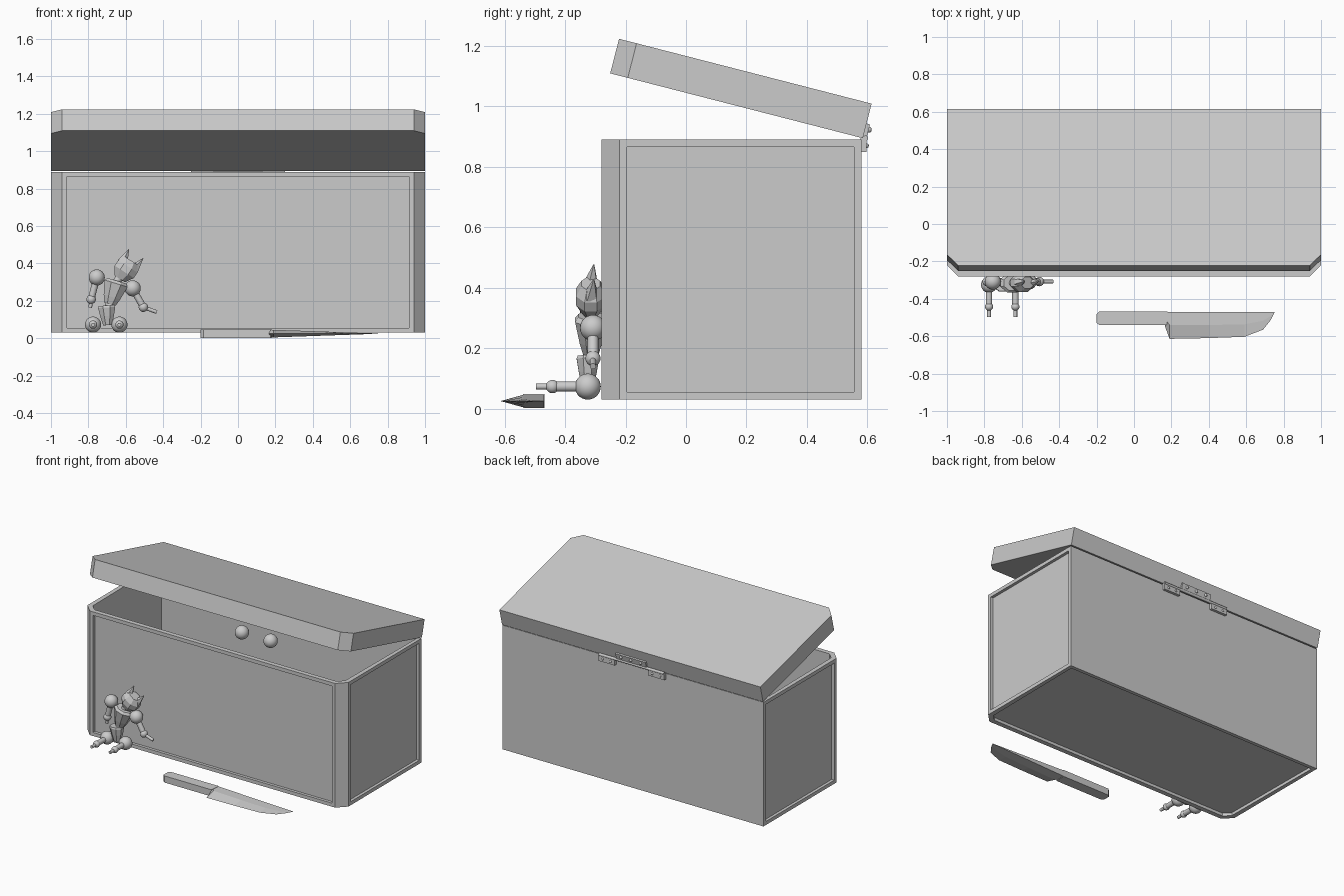
import bpy, bmesh, math
from mathutils import Vector, Matrix

if "Cube" in bpy.data.objects:
    bpy.data.objects.remove(bpy.data.objects["Cube"])


def finish(name, bm, smooth=False):
    bmesh.ops.recalc_face_normals(bm, faces=bm.faces[:])
    me = bpy.data.meshes.new(name)
    bm.to_mesh(me)
    bm.free()
    ob = bpy.data.objects.new(name, me)
    bpy.context.collection.objects.link(ob)
    if smooth:
        bpy.context.view_layer.objects.active = ob
        ob.select_set(True)
        bpy.ops.object.shade_smooth_by_angle(angle=math.radians(35))
        ob.select_set(False)
    return ob


def prism(pts, z0, z1):
    bm = bmesh.new()
    f = bm.faces.new([bm.verts.new((x, y, z0)) for x, y in pts])
    top = bmesh.ops.extrude_face_region(bm, geom=[f])["geom"]
    bmesh.ops.translate(bm, vec=(0, 0, z1 - z0),
                        verts=[v for v in top if isinstance(v, bmesh.types.BMVert)])
    bmesh.ops.recalc_face_normals(bm, faces=bm.faces[:])
    return bm


def footprint(front, back, c=0.06):
    return [(-1, back), (-1, front + c), (-1 + c, front),
            (1 - c, front), (1, front + c), (1, back)]


def block(name, lo, hi):
    return finish(name, prism([(lo[0], lo[1]), (hi[0], lo[1]), (hi[0], hi[1]), (lo[0], hi[1])],
                              lo[2], hi[2]))


def ball(name, loc, r):
    bm = bmesh.new()
    bmesh.ops.create_uvsphere(bm, u_segments=24, v_segments=14, radius=r)
    bmesh.ops.translate(bm, vec=loc, verts=bm.verts[:])
    return finish(name, bm, True)


def rod(name, a, b, r1, r2=None, sides=16):
    a, b = Vector(a), Vector(b)
    bm = bmesh.new()
    bmesh.ops.create_cone(bm, cap_ends=True, segments=sides, radius1=r1,
                          radius2=r1 if r2 is None else r2, depth=(b - a).length)
    q = (b - a).to_track_quat('Z', 'Y').to_matrix().to_4x4()
    bm.transform(Matrix.Translation((a + b) / 2) @ q)
    return finish(name, bm, True)


def faceted(name, profile, loc, tilt=0, sides=8, squash=0.8):
    bm = bmesh.new()
    rings = [[bm.verts.new((r * math.cos((i + .5) * math.tau / sides),
                            r * squash * math.sin((i + .5) * math.tau / sides), z))
              for i in range(sides)] for r, z in profile]
    for p, q in zip(rings, rings[1:]):
        for i in range(sides):
            j = (i + 1) % sides
            bm.faces.new((p[i], p[j], q[j], q[i]))
    bm.faces.new(rings[0])
    bm.faces.new(rings[-1])
    bm.transform(Matrix.Translation(loc) @ Matrix.Rotation(math.radians(tilt), 4, 'Y'))
    return finish(name, bm)


# chest body: recessed front, sides and floor, hollow from the top, plain back
bm = prism(footprint(-0.28, 0.58), 0.03, 0.89)
bm.normal_update()
faces = [f for f in bm.faces]
top = [f for f in faces if f.normal.z > 0.9]
panels = [f for f in faces if f.normal.z < -0.9 or f.normal.y < -0.9 or abs(f.normal.x) > 0.9]
for group, depth in ((panels, -0.02), (top, -0.82)):
    bmesh.ops.inset_individual(bm, faces=group, thickness=0.035, depth=0)
    bmesh.ops.inset_individual(bm, faces=group, thickness=0.0001, depth=depth)
finish("chest_body", bm)

# lid, tilted open about the rear edge
HINGE = Matrix.Translation((0, 0.585, 0.895)) @ Matrix.Rotation(math.radians(-14.4), 4, 'X')
lid = finish("chest_lid", prism(footprint(-0.863, 0), 0, 0.118))
lid.matrix_world = HINGE

# hinge
rod("hinge_pin", (-0.25, 0.594, 0.895), (0.25, 0.594, 0.895), 0.009)
leaf = block("hinge_upper_leaf", (-0.115, 0, 0), (0.115, 0.012, 0.05))
leaf.matrix_world = HINGE
for x in (-0.075, 0, 0.075):
    ball("hinge_upper_screw", HINGE @ Vector((x, 0.012, 0.032)), 0.01)
for s in (-1, 1):
    block("hinge_lower_leaf", (s * 0.19 - 0.062, 0.578, 0.85), (s * 0.19 + 0.062, 0.598, 0.895))
    for d in (-0.03, 0.03):
        ball("hinge_lower_screw", (s * 0.19 + d, 0.597, 0.87), 0.008)

# pair of eyes peeking from inside
for s in (-1, 1):
    ball("eye", (s * 0.11, 0.20, 0.78), 0.045)

# knife handle
finish("knife_handle", prism([(-0.2, -0.528), (-0.2, -0.482), (-0.185, -0.468), (0.18, -0.468),
                              (0.175, -0.54), (-0.185, -0.54)], 0.002, 0.048))

# knife blade: thick spine tapering to the tip and to the cutting edge
bm = bmesh.new()
edge = [(0.165, -0.545), (0.19, -0.614), (0.40, -0.61), (0.59, -0.603),
        (0.69, -0.565), (0.73, -0.515), (0.752, -0.473)]
rings = []
for x, y in edge:
    t = 0.021 * (0.77 - x) / 0.6
    mid = max(-0.54, -0.47 + (y + 0.47) * 0.5)
    rings.append([bm.verts.new(p) for p in ((x, -0.47, 0.025 + t), (x, mid, 0.025 + t), (x, y, 0.025),
                                            (x, mid, 0.025 - t), (x, -0.47, 0.025 - t))])
for p, q in zip(rings, rings[1:]):
    for i in range(5):
        j = (i + 1) % 5
        bm.faces.new((p[i], p[j], q[j], q[i]))
bm.faces.new(rings[0])
bm.faces.new(rings[-1])
finish("knife_blade", bm)

# seated toy: legs stretched forward
Y = -0.315
for x in (-0.775, -0.634):
    ball("toy_hip", (x, -0.325, 0.073), 0.043)
    rod("toy_leg", (x, -0.34, 0.073), (x, -0.44, 0.073), 0.017)
    ball("toy_foot_joint", (x, -0.442, 0.073), 0.022)
    rod("toy_foot", (x, -0.442, 0.073), (x, -0.496, 0.073), 0.01)

# toy trunk
faceted("toy_pelvis", [(0.025, -0.05), (0.04, 0), (0.05, 0.045), (0.045, 0.055)],
        (-0.70, -0.325, 0.12), -3)
ball("toy_waist", (-0.685, Y, 0.175), 0.026)
faceted("toy_torso", [(0.035, -0.07), (0.05, -0.03), (0.07, 0.045), (0.055, 0.06)],
        (-0.665, Y, 0.25), 17)
rod("toy_neck", (-0.65, Y, 0.30), (-0.62, Y, 0.345), 0.022)

# toy arms
for sh, el, ha in (((-0.755, 0.325), (-0.785, 0.208), (-0.79, 0.163)),
                   ((-0.563, 0.267), (-0.506, 0.166), (-0.434, 0.14))):
    s, e, h = ((p[0], -0.308, p[1]) for p in (sh, el, ha))
    ball("toy_shoulder", s, 0.043)
    rod("toy_arm", s, e, 0.018)
    ball("toy_hand_joint", e, 0.025)
    rod("toy_hand", e, h, 0.01)

# toy head and ears, leaning sideways
head = Matrix.Translation((-0.597, Y, 0.372)) @ Matrix.Rotation(math.radians(33), 4, 'Y')
faceted("toy_head", [(0.035, -0.065), (0.066, -0.02), (0.066, 0.015), (0.042, 0.05)],
        head.translation, 33)
for s in (-1, 1):
    rod("toy_ear", head @ Vector((s * 0.036, 0, 0.02)), head @ Vector((s * 0.045, 0.01, 0.095)),
        0.028, 0.002, 5)
